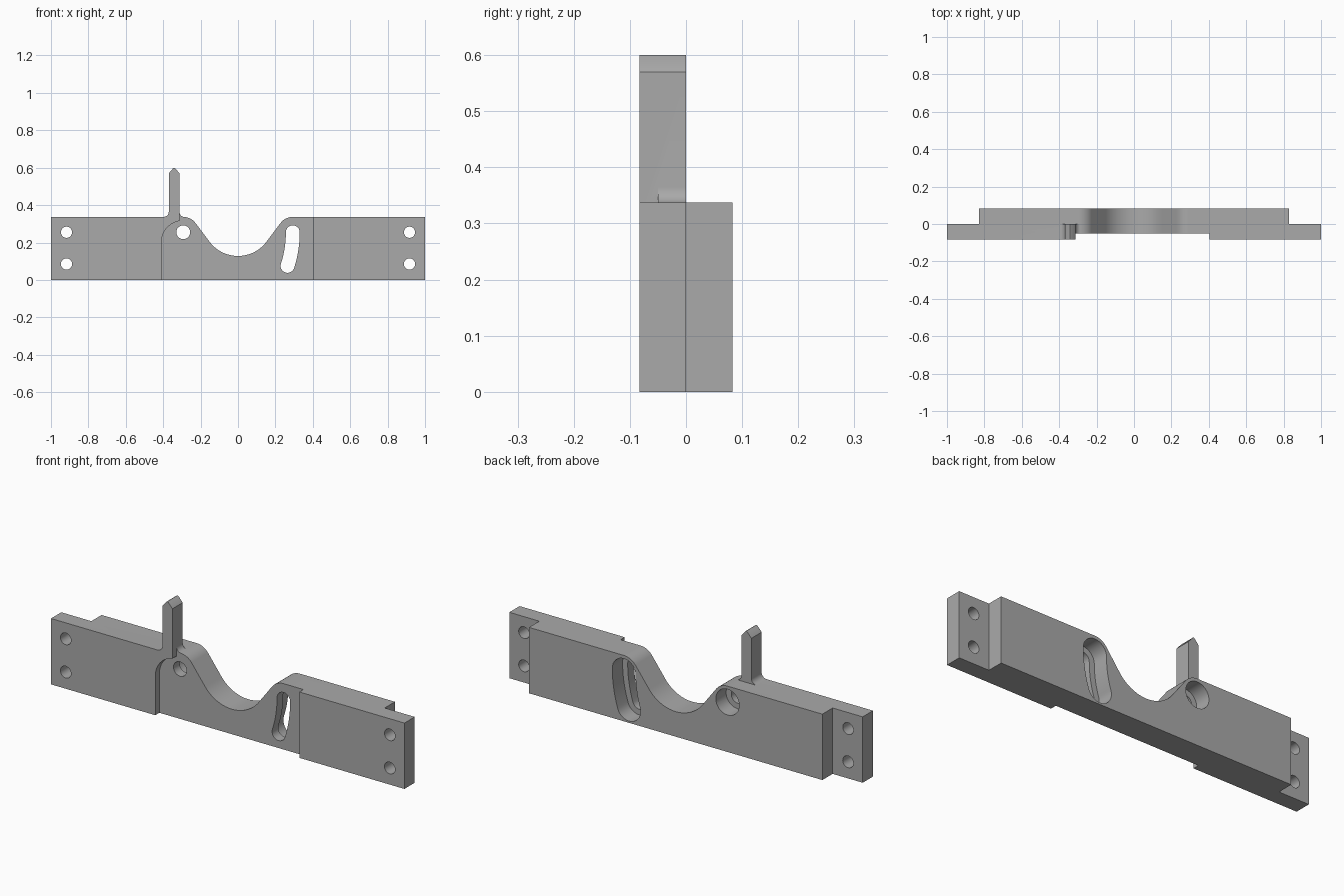
import bpy, bmesh
from math import sin, cos, pi, radians, hypot, atan2, acos, asin

if "Cube" in bpy.data.objects:
    bpy.data.objects.remove(bpy.data.objects["Cube"], do_unlink=True)

grey = bpy.data.materials.new("plain grey")
grey.use_nodes = True
colour = (0.40, 0.40, 0.40, 1)
grey.diffuse_color = colour
grey.node_tree.nodes["Principled BSDF"].inputs["Base Color"].default_value = colour

HEIGHT, FRONT, RECESS, BACK = 0.337, -0.083, -0.05, 0.083
PIVOT_X, PIVOT_Z = 0.293, 0.255


def arc(cx, cz, r, start, end, n=16):
    """Points on an arc in the xz plane, angles in radians."""
    return [(cx + r * cos(start + (end - start) * i / n),
             cz + r * sin(start + (end - start) * i / n)) for i in range(n + 1)]


def prism(name, outline, y0, y1):
    """Extrude an xz outline from y0 to y1."""
    bm = bmesh.new()
    face = bm.faces.new([bm.verts.new((x, y0, z)) for x, z in outline])
    moved = bmesh.ops.extrude_face_region(bm, geom=[face])["geom"]
    bmesh.ops.translate(bm, vec=(0, y1 - y0, 0),
                        verts=[v for v in moved if isinstance(v, bmesh.types.BMVert)])
    bmesh.ops.recalc_face_normals(bm, faces=bm.faces)
    mesh = bpy.data.meshes.new(name)
    bm.to_mesh(mesh)
    bm.free()
    mesh.materials.append(grey)
    obj = bpy.data.objects.new(name, mesh)
    bpy.context.collection.objects.link(obj)
    return obj


def combine(target, tool, operation):
    """Apply a boolean and discard the tool."""
    mod = target.modifiers.new(operation, "BOOLEAN")
    mod.object, mod.operation, mod.solver = tool, operation, "EXACT"
    bpy.context.view_layer.objects.active = target
    bpy.ops.object.modifier_apply(modifier=mod.name)
    bpy.data.objects.remove(tool, do_unlink=True)


def circle(cx, cz, r):
    return arc(cx, cz, r, 0, 2 * pi, 40)[:-1]


def curved_slot(r):
    """Slot that swings about the pivot hole."""
    swing, low = 2 * PIVOT_X, -asin(0.18 / (2 * PIVOT_X))
    ex, ez = -PIVOT_X + swing * cos(low), PIVOT_Z + swing * sin(low)
    return (arc(PIVOT_X, PIVOT_Z, r, 0, pi)
            + arc(-PIVOT_X, PIVOT_Z, swing - r, 0, low)[1:-1]
            + arc(ex, ez, r, pi + low, 2 * pi + low)
            + arc(-PIVOT_X, PIVOT_Z, swing + r, low, 0)[1:-1])


# Core bar with the rounded dip: shoulder arc, straight slope, bottom arc
dip_r, dip_z, shoulder_r = 0.19, 0.318, HEIGHT - PIVOT_Z
tangent = (atan2(PIVOT_Z - dip_z, PIVOT_X)
           - acos((dip_r + shoulder_r) / hypot(PIVOT_X, PIVOT_Z - dip_z)))
right_half = (arc(0, dip_z, dip_r, -pi / 2, tangent)
              + arc(PIVOT_X, PIVOT_Z, shoulder_r, tangent + pi, pi / 2)
              + [(0.83, HEIGHT), (0.83, 0)])
left_half = [(-x, z) for x, z in reversed(right_half)]
bracket = prism("bracket", right_half + left_half[:-1], RECESS, BACK)

# Recess the core down to the back layer's ends, then add the front plates
combine(bracket, prism("right_plate", [(0.405, 0), (1, 0), (1, HEIGHT), (0.405, HEIGHT)],
                       FRONT, 0), "UNION")

# Left front plate carrying the upright pointed pin
pin_l, pin_r, fillet = -0.370, -0.313, 0.028
recess_r, recess_x, recess_z = 0.117, -0.293, 0.2
start = acos((pin_r - recess_x) / recess_r)
plate = ([(-1, 0), (recess_x - recess_r, 0)]
         + arc(recess_x, recess_z, recess_r, pi, start)
         + [(pin_r, 0.57), (-0.337, 0.598), (-0.3415, 0.6), (-0.346, 0.598), (pin_l, 0.57)]
         + arc(pin_l - fillet, HEIGHT + fillet, fillet, 0, -pi / 2, 8)
         + [(-1, HEIGHT)])
combine(bracket, prism("left_plate", plate, FRONT, 0), "UNION")

# Fillet where the pin meets the dip shoulder
web = ([(-0.34, 0.31), (-0.34, HEIGHT + fillet)]
       + arc(pin_r + fillet, HEIGHT + fillet - 0.001, fillet, pi, 1.5 * pi, 8)
       + [(pin_r + fillet, 0.31)])
combine(bracket, prism("pin_fillet", web, RECESS, 0), "UNION")

# Screw holes at both ends
for x in (-0.917, 0.917):
    for z in (0.085, 0.255):
        combine(bracket, prism("screw_hole", circle(x, z, 0.03), -0.2, 0.2), "DIFFERENCE")

# Pivot hole and curved slot, each wider in the back layer
for r, y0 in ((0.037, -0.2), (0.066, 0)):
    combine(bracket, prism("pivot_hole", circle(-PIVOT_X, PIVOT_Z, r), y0, 0.2), "DIFFERENCE")
    combine(bracket, prism("slot", curved_slot(r), y0, 0.2), "DIFFERENCE")

# Smooth curved walls, sharp corners
bpy.ops.object.select_all(action="DESELECT")
bracket.select_set(True)
bpy.context.view_layer.objects.active = bracket
bpy.ops.object.shade_smooth_by_angle(angle=radians(30))
